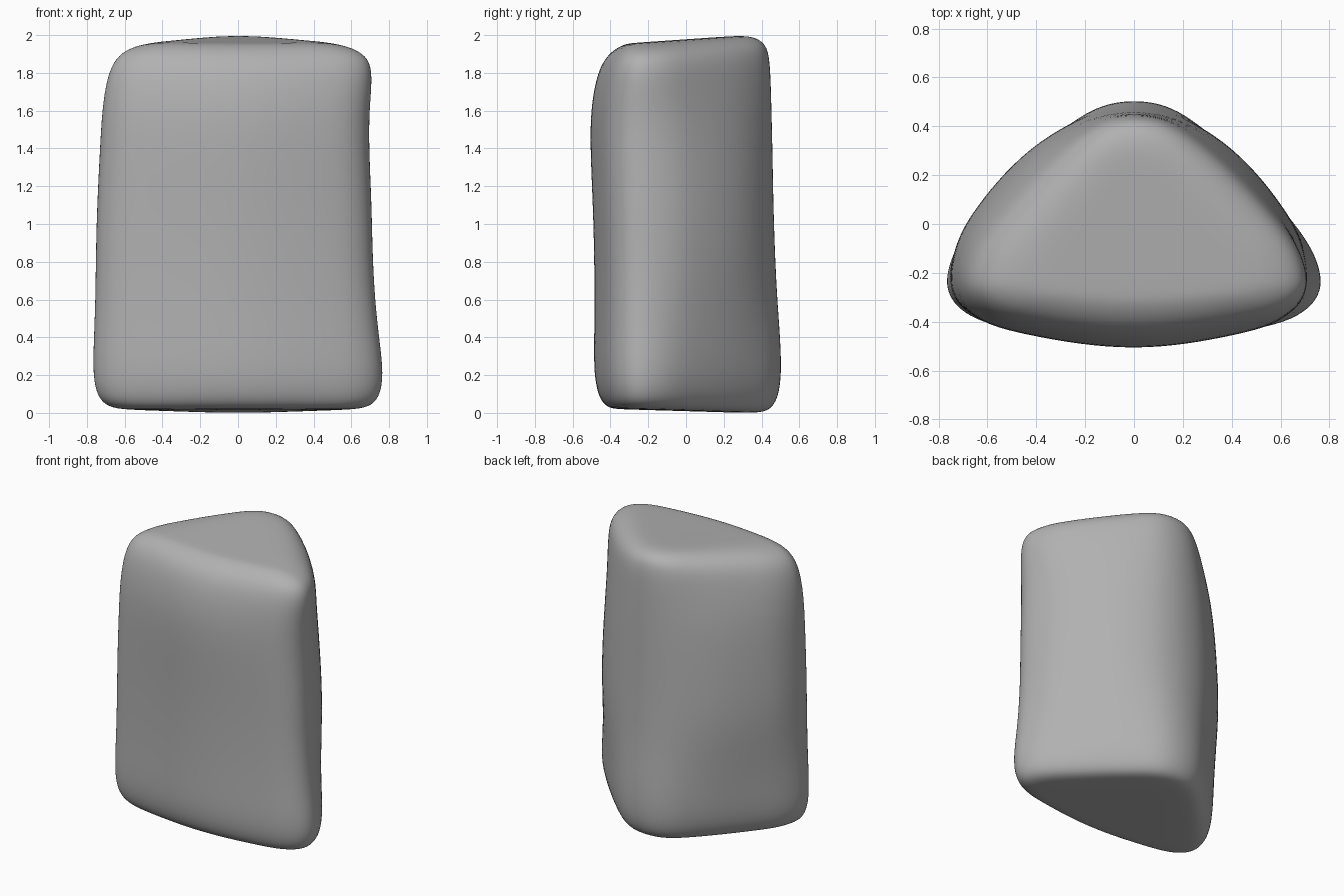
import bpy, bmesh

if "Cube" in bpy.data.objects:
    bpy.data.objects.remove(bpy.data.objects["Cube"])

# Half outlines from back ridge to front middle, as fractions of half width and depth
BACK_STRAIGHT = [(0, 1), (.13, .985), (.26, .92), (.42, .76), (.59, .58),
                 (.75, .4), (.87, .26), (.955, .14), (1, 0)]
BACK_BULGED = [(0, 1), (.14, .985), (.29, .945), (.52, .81), (.71, .62),
               (.85, .43), (.94, .28), (.985, .13), (1, 0)]
FRONT = [(.985, -.25), (.93, -.47), (.81, -.67), (.6, -.8), (.3, -.94), (0, -1)]
Y_WIDEST = -.22
GROW = 1.013  # makes up for the shrinkage of the smoothing

# Levels: z, left x, right x, front y, back y, side bulge, slope of z along y
LEVELS = [
    (.009, -.35, .35, -.30, .22, .1, -.03),
    (.010, -.59, .59, -.38, .38, .1, -.03),
    (.025, -.68, .69, -.42, .445, .1, -.02),
    (.08, -.74, .745, -.46, .485, .1, 0),
    (.2, -.765, .768, -.487, .503, .2, 0),
    (.4, -.758, .742, -.485, .496, .4, 0),
    (.6, -.75, .72, -.483, .48, .7, 0),
    (.85, -.746, .706, -.485, .468, 1, 0),
    (1.1, -.74, .702, -.492, .46, 1, 0),
    (1.4, -.725, .688, -.506, .455, .9, 0),
    (1.6, -.715, .69, -.504, .45, .7, 0),
    (1.78, -.69, .708, -.475, .445, .4, .01),
    (1.885, -.645, .69, -.432, .437, .3, .03),
    (1.942, -.575, .61, -.38, .413, .2, .05),
    (1.976, -.46, .49, -.32, .34, .2, .07),
    (1.978, -.28, .3, -.27, .2, .2, .07),
]


def ring(level):
    z, left, right, front, back, bulge, slope = level
    rear = [(a[0] + (b[0] - a[0]) * bulge, a[1] + (b[1] - a[1]) * bulge)
            for a, b in zip(BACK_STRAIGHT, BACK_BULGED)]
    half = rear + FRONT
    outline = half + [(-u, v) for u, v in half[-2:0:-1]]
    points = []
    for u, v in outline:
        x = u * right if u >= 0 else -u * left
        y = Y_WIDEST + (v * (back - Y_WIDEST) if v >= 0 else v * (Y_WIDEST - front))
        points.append((x * GROW, y * GROW, z + slope * y))
    return points


# Pillow-like three-sided block, lofted through the levels
bm = bmesh.new()
rings = [[bm.verts.new(p) for p in ring(level)] for level in LEVELS]
n = len(rings[0])
for lower, upper in zip(rings, rings[1:]):
    for i in range(n):
        j = (i + 1) % n
        bm.faces.new((lower[i], lower[j], upper[j], upper[i]))

# Close both ends with a fan
for end, z in ((rings[0], .012), (rings[-1], 1.972)):
    centre = bm.verts.new((0, -.08, z))
    for i in range(n):
        bm.faces.new((end[i], end[(i + 1) % n], centre))
bmesh.ops.recalc_face_normals(bm, faces=bm.faces)
for face in bm.faces:
    face.smooth = True

mesh = bpy.data.meshes.new("rounded_triangular_block")
bm.to_mesh(mesh)
bm.free()
block = bpy.data.objects.new("rounded_triangular_block", mesh)
bpy.context.collection.objects.link(block)
smooth = block.modifiers.new("smooth", 'SUBSURF')
smooth.levels = smooth.render_levels = 2

# Darker grey surface
grey = bpy.data.materials.new("dark_grey")
grey.diffuse_color = (.44, .44, .44, 1)
grey.use_nodes = True
grey.node_tree.nodes["Principled BSDF"].inputs["Base Color"].default_value = grey.diffuse_color
mesh.materials.append(grey)
